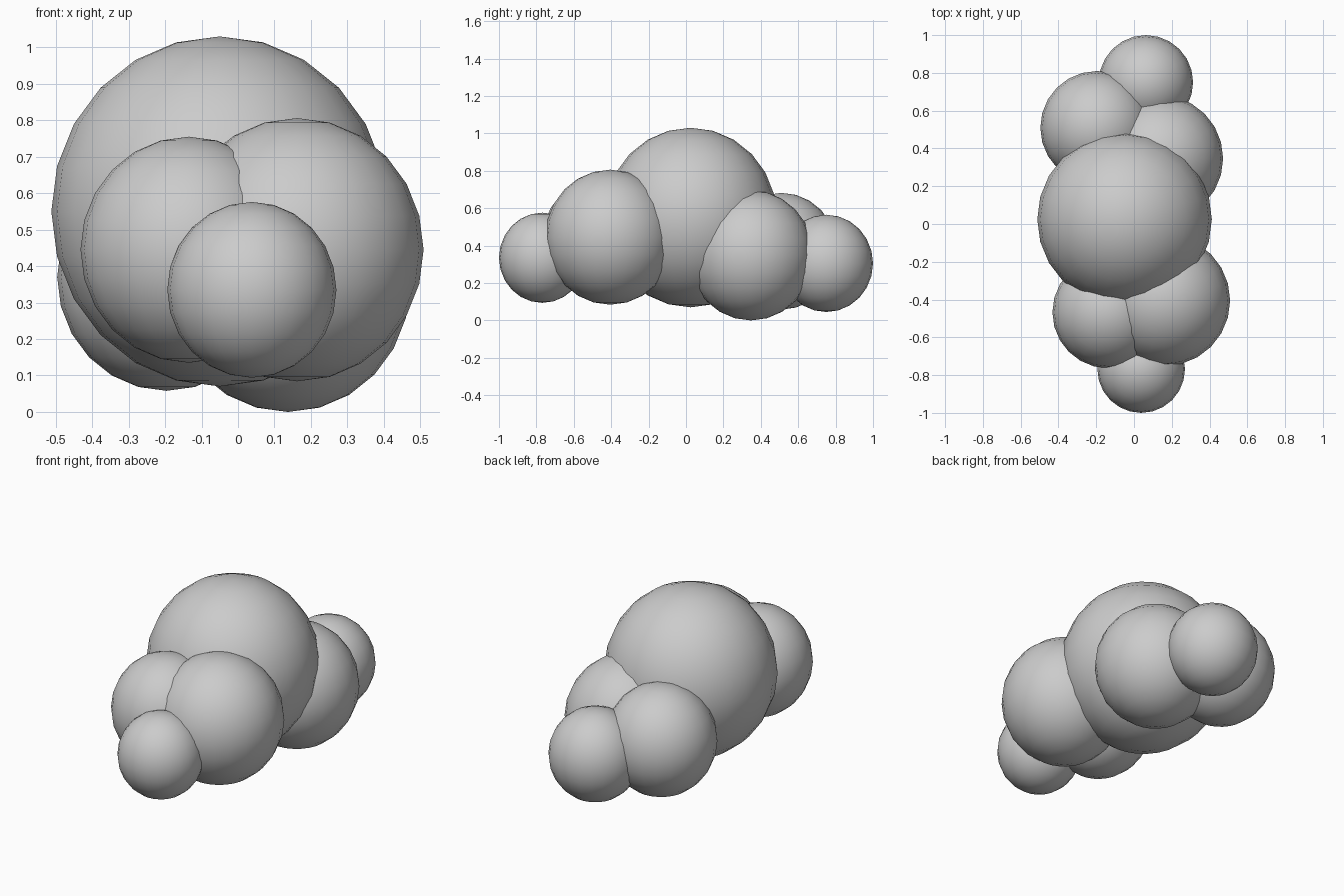
import bpy

if "Cube" in bpy.data.objects:
    bpy.data.objects.remove(bpy.data.objects["Cube"])


def puff(name, centre, radius, height):
    """One rounded, slightly tall lobe of the cloud."""
    bpy.ops.mesh.primitive_uv_sphere_add(segments=24, ring_count=12, radius=1, location=centre)
    obj = bpy.context.object
    obj.name = name
    obj.scale = (radius, radius, height)
    bpy.ops.object.transform_apply(location=False, rotation=False, scale=True)
    bpy.ops.object.shade_smooth()
    return obj


# Central lobe
puff("centre_puff", (-0.05, 0.025, 0.55), 0.462, 0.48)

# Front lobes, shrinking towards the tip
puff("front_right_puff", (0.162, -0.405, 0.445), 0.347, 0.361)
puff("front_left_puff", (-0.135, -0.467, 0.445), 0.297, 0.31)
puff("front_tip_puff", (0.038, -0.768, 0.335), 0.232, 0.241)

# Back lobes, shrinking towards the tip
puff("back_right_puff", (0.137, 0.347, 0.348), 0.335, 0.348)
puff("back_left_puff", (-0.196, 0.51, 0.37), 0.3, 0.312)
puff("back_tip_puff", (0.063, 0.75, 0.305), 0.25, 0.26)
